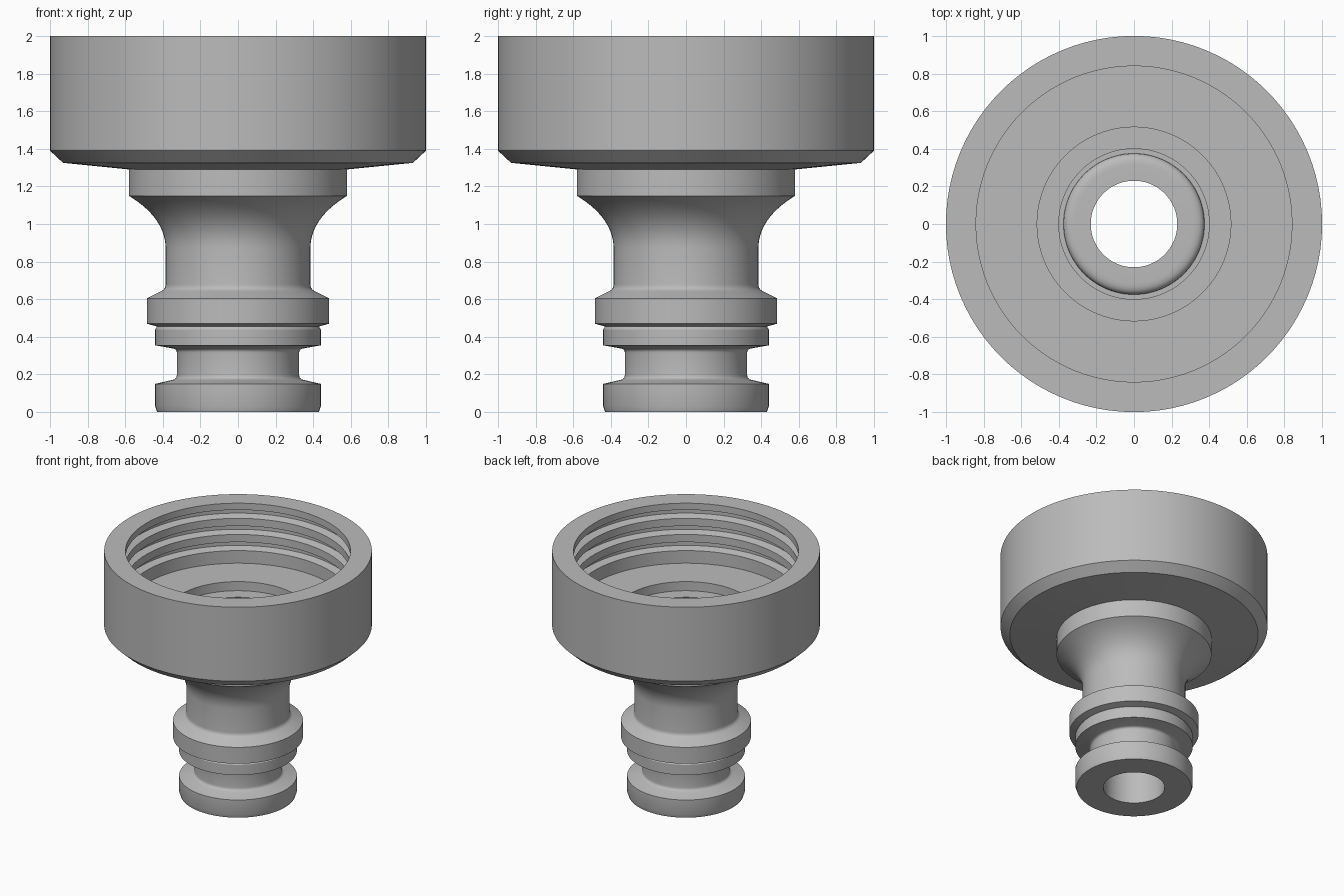
import bpy
import bmesh
import math
from mathutils import Vector

SEGMENTS = 96

if "Cube" in bpy.data.objects:
    bpy.data.objects.remove(bpy.data.objects["Cube"], do_unlink=True)

grey = bpy.data.materials.new("grey_plastic")
grey.use_nodes = True
colour = (0.5, 0.5, 0.5, 1)
grey.diffuse_color = colour
grey.node_tree.nodes["Principled BSDF"].inputs["Base Color"].default_value = colour


def curve(start, control, end, steps=8):
    """Points of a quadratic fillet in the (radius, height) plane."""
    a, b, c = Vector(start), Vector(control), Vector(end)
    points = []
    for i in range(steps + 1):
        t = i / steps
        points.append(tuple(a * (1 - t) ** 2 + b * 2 * t * (1 - t) + c * t * t))
    return points


def lathe(name, profile):
    """Turn a (radius, height) profile around z; outer side runs upwards."""
    bm = bmesh.new()
    rings = []
    for r, z in profile:
        ring = []
        for i in range(SEGMENTS):
            a = math.tau * i / SEGMENTS
            ring.append(bm.verts.new((r * math.cos(a), r * math.sin(a), z)))
        rings.append(ring)
    for low, high in zip(rings, rings[1:]):
        for i in range(SEGMENTS):
            j = (i + 1) % SEGMENTS
            bm.faces.new((low[i], low[j], high[j], high[i]))
    mesh = bpy.data.meshes.new(name)
    bm.to_mesh(mesh)
    bm.free()
    mesh.materials.append(grey)
    obj = bpy.data.objects.new(name, mesh)
    bpy.context.collection.objects.link(obj)
    bpy.ops.object.select_all(action="DESELECT")
    obj.select_set(True)
    bpy.context.view_layer.objects.active = obj
    bpy.ops.object.shade_smooth_by_angle(angle=math.radians(25))
    return obj


# Hose tail: bore, end ring, seal groove, stepped ring, neck, flare and collar
tail = [(0.23, 1.455), (0.23, 0), (0.43, 0), (0.44, 0.03), (0.44, 0.15)]
tail += curve((0.345, 0.172), (0.325, 0.177), (0.325, 0.2), 4)
tail += curve((0.325, 0.315), (0.325, 0.335), (0.345, 0.338), 4)
tail += [(0.44, 0.355), (0.44, 0.44), (0.43, 0.455), (0.485, 0.47),
         (0.485, 0.605), (0.415, 0.64)]
tail += curve((0.405, 0.645), (0.385, 0.655), (0.385, 0.68), 4)
tail += curve((0.385, 0.87), (0.385, 1.03), (0.58, 1.15), 14)
tail += [(0.58, 1.29)]
lathe("hose_tail", tail)

# Threaded cap: outside wall, rim, then internal thread ridges down to the floor
cap = [(0.58, 1.29), (0.93, 1.325), (1, 1.39), (1, 2), (0.84, 2)]
for k in range(3):
    ridge = 1.875 - 0.133 * k
    cap += [(0.84, ridge + 0.07), (0.90, ridge + 0.055),
            (0.90, ridge + 0.015), (0.84, ridge)]
cap += [(0.84, 1.505), (0.515, 1.505)]
lathe("threaded_cap", cap)

# Washer seat: recess in the floor with a rounded lip around the bore
seat = [(0.515, 1.505), (0.515, 1.43), (0.4, 1.43), (0.4, 1.41), (0.375, 1.41)]
seat += curve((0.375, 1.41), (0.375, 1.455), (0.315, 1.455), 6)[1:]
seat += [(0.23, 1.455)]
lathe("washer_seat", seat)
